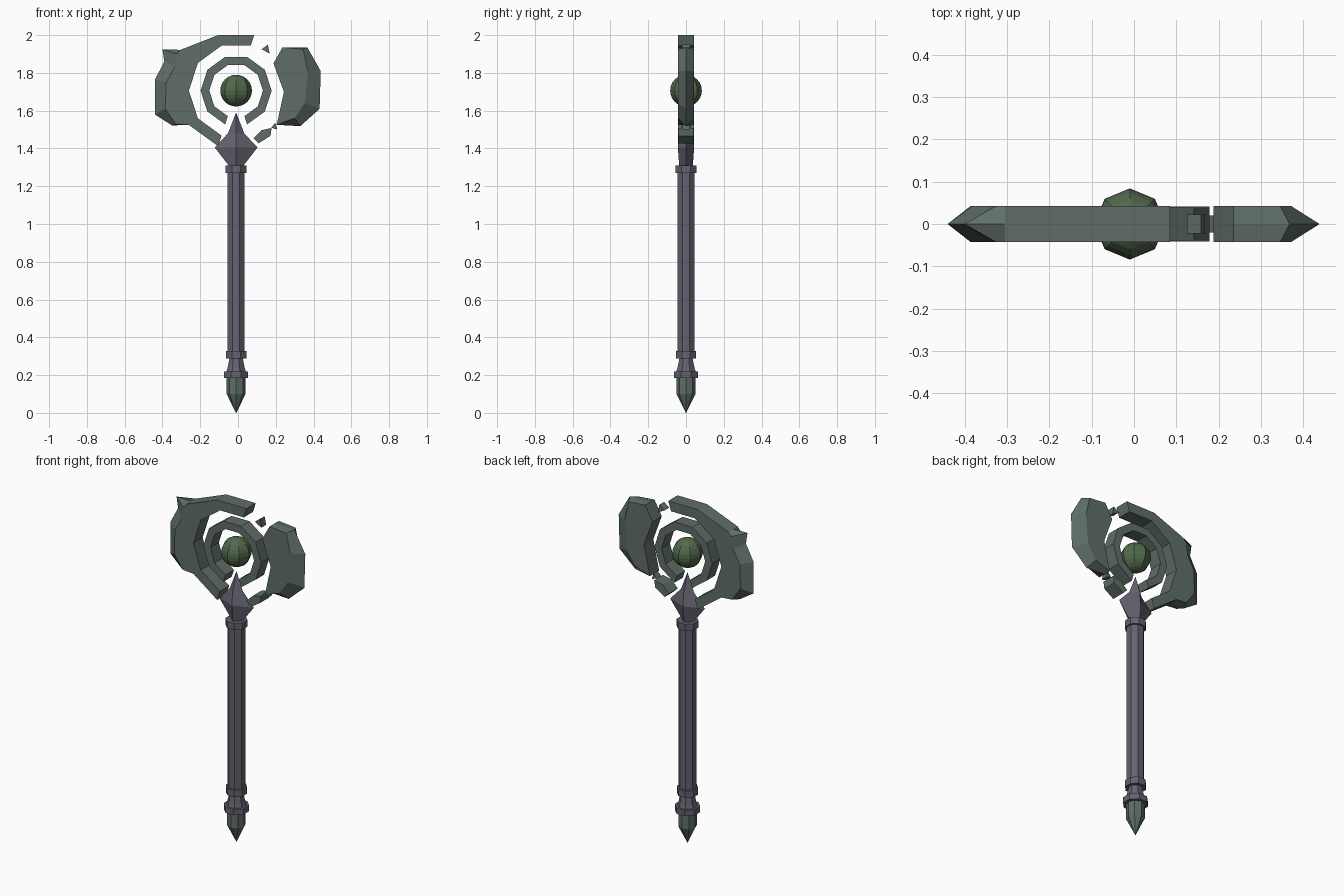
import bpy, bmesh, math

if "Cube" in bpy.data.objects:
    bpy.data.objects.remove(bpy.data.objects["Cube"])

CX, CZ = -0.01, 1.706   # centre of the head rings


def material(name, rgb):
    m = bpy.data.materials.new(name)
    m.diffuse_color = (*rgb, 1)
    m.use_nodes = True
    m.node_tree.nodes["Principled BSDF"].inputs["Base Color"].default_value = m.diffuse_color
    return m


STONE = material("grey green stone", (0.115, 0.155, 0.142))
METAL = material("violet grey metal", (0.128, 0.122, 0.158))
GEM = material("moss green gem", (0.085, 0.142, 0.072))


def finish(bm, name, mat):
    bmesh.ops.remove_doubles(bm, verts=bm.verts, dist=1e-5)
    bmesh.ops.recalc_face_normals(bm, faces=bm.faces)
    me = bpy.data.meshes.new(name)
    bm.to_mesh(me)
    bm.free()
    me.materials.append(mat)
    ob = bpy.data.objects.new(name, me)
    bpy.context.collection.objects.link(ob)
    return ob


def loft(name, rings, sides, mat, turn=0.0):
    """Stack of n-sided rings given as (z, x radius, y radius)."""
    bm = bmesh.new()
    rows = []
    for z, rx, ry in rings:
        rows.append([bm.verts.new((CX + rx * math.cos(turn + math.tau * i / sides),
                                   ry * math.sin(turn + math.tau * i / sides), z))
                     for i in range(sides)])
    for a, b in zip(rows, rows[1:]):
        for i in range(sides):
            j = (i + 1) % sides
            bm.faces.new((a[i], a[j], b[j], b[i]))
    bm.faces.new(rows[0])
    bm.faces.new(rows[-1])
    return finish(bm, name, mat)


def slab(name, outline, half, mat=STONE):
    """Flat plate; points (x, z) get a square wall, (x, z, edge x, edge z) a sharpened rim."""
    bm = bmesh.new()
    f = [bm.verts.new((p[0], -half, p[1])) for p in outline]
    m = [bm.verts.new((p[-2], 0, p[-1])) for p in outline]
    b = [bm.verts.new((p[0], half, p[1])) for p in outline]
    bm.faces.new(f)
    bm.faces.new(b[::-1])
    for i in range(len(outline)):
        j = (i + 1) % len(outline)
        bm.faces.new((f[i], f[j], m[j], m[i]))
        bm.faces.new((m[i], m[j], b[j], b[i]))
    return finish(bm, name, mat)


def arc(r, angles):
    return [(CX + r * math.cos(math.radians(a)), CZ + r * math.sin(math.radians(a)))
            for a in angles]


# octagonal shaft and its collars
k = 1 / math.cos(math.pi / 8)
T = math.pi / 8


def turned(name, profile, mat=METAL):
    loft(name, [(z, r * k, r * k) for z, r in profile], 8, mat, T)


turned("shaft", [(0.30, 0.045), (1.30, 0.045)])
turned("upper_collar", [(1.27, 0.055), (1.31, 0.055)])
turned("lower_collar", [(0.288, 0.054), (0.328, 0.054)])
turned("grip_flare", [(0.21, 0.054), (0.24, 0.045), (0.295, 0.034)])
turned("pommel_ring", [(0.186, 0.064), (0.22, 0.064)])
loft("pommel_spike", [(0.19, 0.05, 0.05), (0.10, 0.05, 0.05), (0.0, 0.001, 0.001)], 8, STONE)

# star-shaped guard under the rings
loft("guard", [(1.305, 0.036, 0.036), (1.405, 0.113, 0.043),
               (1.48, 0.043, 0.036), (1.588, 0.001, 0.001)], 4, METAL)

# gem
bm = bmesh.new()
bmesh.ops.create_uvsphere(bm, u_segments=8, v_segments=12, radius=0.084)
bmesh.ops.translate(bm, verts=bm.verts, vec=(CX, 0, CZ))
finish(bm, "gem", GEM)

# open inner ring, ten-sided with the bottom side missing
steps = range(-72, 253, 36)
slab("inner_ring", arc(0.188, steps) + arc(0.142, reversed(steps)), 0.039)

# broken outer ring with the left blade
left = arc(0.25, range(72, 253, 36)) + arc(0.309, (252, 216)) + [
    (-0.33, 1.53, -0.35, 1.522),
    (-0.385, 1.61, -0.44, 1.58),
    (-0.38, 1.75, -0.44, 1.765),
    (-0.335, 1.83, -0.39, 1.86),
    (-0.325, 1.90, -0.40, 1.925),
    (-0.305, 1.922)] + arc(0.309, (108, 72))
slab("left_blade", left, 0.043)

# right blade, broken free
slab("right_blade", [
    (0.235, 1.935), (0.345, 1.925, 0.367, 1.935), (0.37, 1.81, 0.438, 1.81),
    (0.355, 1.64, 0.432, 1.61), (0.30, 1.56, 0.33, 1.518),
    (0.205, 1.525), (0.243, 1.70), (0.188, 1.85)], 0.043)

# floating fragments
slab("ring_fragment", [(0.082, 1.455), (0.125, 1.497), (0.178, 1.508),
                       (0.172, 1.467), (0.11, 1.427)], 0.041)
slab("upper_shard", [(0.125, 1.925), (0.158, 1.95), (0.168, 1.902)], 0.022)
slab("lower_shard", [(0.175, 1.51), (0.198, 1.535), (0.208, 1.50)], 0.02)
